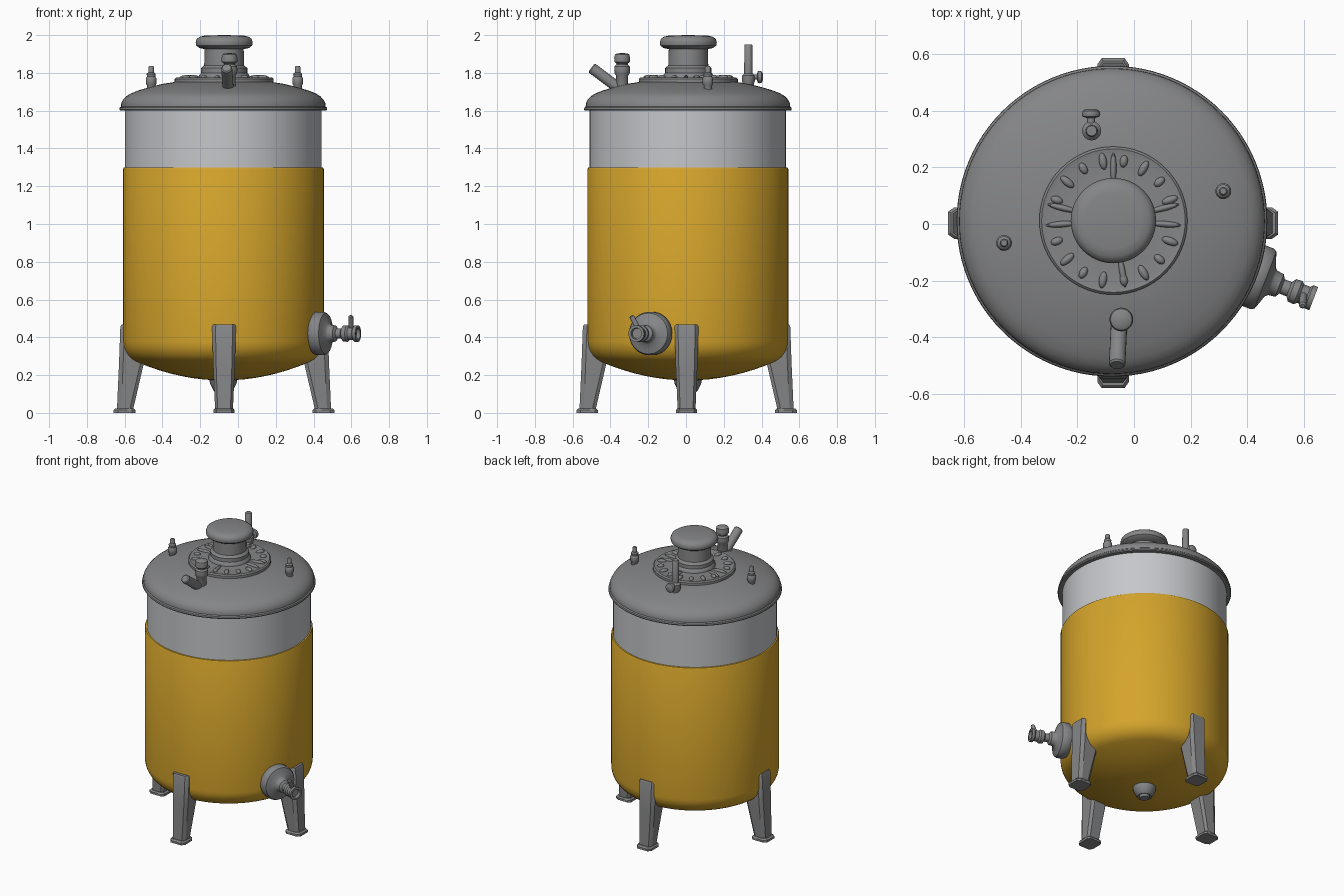
import bpy, bmesh, math
from mathutils import Vector, Matrix

if "Cube" in bpy.data.objects:
    bpy.data.objects.remove(bpy.data.objects["Cube"])

CX, CY = -0.078, 0.01


def material(name, rgb):
    m = bpy.data.materials.new(name)
    m.diffuse_color = (*rgb, 1)
    m.use_nodes = True
    m.node_tree.nodes["Principled BSDF"].inputs["Base Color"].default_value = m.diffuse_color
    return m


STEEL = material("dark steel", (0.235, 0.237, 0.243))
SHELL = material("light steel", (0.56, 0.57, 0.59))
YELLOW = material("amber yellow", (0.66, 0.37, 0.024))


def finish(bm, name, mat, angle=38):
    bmesh.ops.recalc_face_normals(bm, faces=bm.faces)
    me = bpy.data.meshes.new(name)
    bm.to_mesh(me)
    bm.free()
    me.materials.append(mat)
    ob = bpy.data.objects.new(name, me)
    bpy.context.collection.objects.link(ob)
    bpy.ops.object.select_all(action='DESELECT')
    ob.select_set(True)
    bpy.context.view_layer.objects.active = ob
    bpy.ops.object.shade_smooth_by_angle(angle=math.radians(angle))
    return ob


def lathe(name, profile, mat, origin=(CX, CY, 0), axis=(0, 0, 1), seg=32):
    """Revolve (radius, distance along axis) points about an axis."""
    bm = bmesh.new()
    rot = Vector((0, 0, 1)).rotation_difference(Vector(axis).normalized()).to_matrix()
    rings = []
    for r, h in profile:
        n = 1 if r < 1e-6 else seg
        rings.append([bm.verts.new(Vector(origin) + rot @ Vector((
            r * math.cos(2 * math.pi * i / seg), r * math.sin(2 * math.pi * i / seg), h)))
            for i in range(n)])
    for a, b in zip(rings, rings[1:]):
        for i in range(seg):
            j = (i + 1) % seg
            vs = []
            for v in (a[i % len(a)], a[j % len(a)], b[j % len(b)], b[i % len(b)]):
                if v not in vs:
                    vs.append(v)
            if len(vs) > 2:
                bm.faces.new(vs)
    return finish(bm, name, mat)


def rod(name, p, q, r, mat=STEEL, bevel=0.006, seg=20):
    d = Vector(q) - Vector(p)
    L = d.length
    return lathe(name, [(0, 0), (r - bevel, 0), (r, bevel), (r, L - bevel), (r - bevel, L), (0, L)],
                 mat, p, d, seg)


def arc(cr, cz, rad, a0, a1, n):
    return [(cr + rad * math.cos(math.radians(a0 + (a1 - a0) * i / n)),
             cz + rad * math.sin(math.radians(a0 + (a1 - a0) * i / n))) for i in range(n + 1)]


# Yellow jacket with dished bottom
dish = [(0.451 * i / 8, 0.172 + 0.095 * (i / 8) ** 2) for i in range(8)]
lathe("insulated_jacket",
      dish + arc(0.412, 0.38, 0.12, -70, 0, 8) + [(0.532, 1.29), (0.528, 1.298), (0.518, 1.30)],
      YELLOW, seg=96)

# Upper shell band
lathe("upper_shell", [(0.52, 1.295), (0.52, 1.605)], SHELL, seg=96)

# Domed lid with rolled rim
lathe("domed_lid", [(0.518, 1.60), (0.546, 1.60), (0.55, 1.606), (0.548, 1.616), (0.541, 1.622),
                    (0.54, 1.64), (0.53, 1.659), (0.513, 1.677), (0.49, 1.691), (0.45, 1.707),
                    (0.385, 1.726), (0.32, 1.742), (0.25, 1.753), (0.12, 1.764), (0, 1.766)],
      STEEL, seg=96)

# Central flange, neck and cap
FX, FY = -0.073, 0.012
lathe("manway_flange", [(0.262, 1.745), (0.262, 1.768), (0.254, 1.776), (0.235, 1.772),
                        (0.15, 1.776), (0, 1.776)], STEEL, (FX, FY, 0), seg=64)
lathe("manway_neck", [(0.135, 1.77), (0.132, 1.79), (0.122, 1.80), (0.122, 1.825), (0.106, 1.84),
                      (0.103, 1.93)], STEEL, (FX, FY, 0), seg=48)
lathe("manway_cap", [(0.10, 1.925), (0.132, 1.932), (0.148, 1.945), (0.151, 1.962), (0.145, 1.98),
                     (0.128, 1.992), (0.10, 1.998), (0, 2.0)], STEEL, (FX, FY, 0), seg=48)


# Flange bolts: low rounded lumps in a ring
def lump(name, ang, rad, length, width):
    bm = bmesh.new()
    a = math.radians(ang)
    m = (Matrix.Translation((FX + rad * math.cos(a), FY + rad * math.sin(a), 1.775))
         @ Matrix.Rotation(a, 4, 'Z') @ Matrix.Diagonal((length, width, 0.014, 1)))
    bmesh.ops.create_uvsphere(bm, u_segments=14, v_segments=8, radius=1, matrix=m)
    finish(bm, name, STEEL)


for i in range(18):
    if i % 9:
        lump("flange_bolt", i * 20, 0.213, 0.03 if i % 2 else 0.022, 0.014)
for ang in (-4, 14, 166, 184, 90, 280):
    lump("flange_rib", ang, 0.185, 0.055, 0.011)

# Two small nozzles on the lid
for x, y in ((-0.46, -0.067), (0.316, 0.116)):
    lathe("lid_nozzle", [(0.022, 1.70), (0.022, 1.733), (0.028, 1.742), (0.028, 1.772), (0.022, 1.78),
                         (0.024, 1.795), (0.015, 1.803), (0.015, 1.83), (0.011, 1.836), (0, 1.836)],
          STEEL, (x, y, 0), seg=20)

# Vent pipe with side knob at the back
lathe("vent_pipe", [(0.03, 1.70), (0.03, 1.745), (0.034, 1.755), (0.034, 1.785), (0.022, 1.797),
                    (0.021, 1.947), (0.018, 1.951), (0, 1.951)], STEEL, (-0.15, 0.33, 0), seg=24)
lathe("vent_knob", [(0.014, 0), (0.014, 0.04), (0.03, 0.045), (0.033, 0.053), (0.03, 0.065),
                    (0.018, 0.072), (0, 0.072)], STEEL, (-0.152, 0.335, 1.778), (0, 1, 0), 20)

# Double-bulb relief fitting and angled pipe at the front
lathe("relief_fitting", [(0.032, 1.70), (0.032, 1.785), (0.04, 1.797), (0.042, 1.815), (0.04, 1.835),
                         (0.03, 1.845), (0.03, 1.85), (0.041, 1.858), (0.042, 1.88), (0.038, 1.897),
                         (0.028, 1.903), (0, 1.905)], STEEL, (-0.045, -0.338, 0), seg=28)
rod("angled_pipe", (-0.053, -0.36, 1.722), (-0.06, -0.50, 1.827), 0.029)

# Side outlet valve, pointing right and slightly forward
A = math.radians(-21)
lathe("side_valve", [(0.08, 0.50), (0.105, 0.515), (0.115, 0.53), (0.115, 0.57), (0.108, 0.582),
                     (0.085, 0.59), (0.055, 0.60), (0.046, 0.61), (0.043, 0.635), (0.027, 0.645),
                     (0.027, 0.672), (0.042, 0.682), (0.044, 0.705), (0.035, 0.715), (0.035, 0.74),
                     (0.044, 0.747), (0.044, 0.765), (0.03, 0.765), (0.028, 0.745), (0, 0.745)],
      STEEL, (CX, CY, 0.42), (math.cos(A), math.sin(A), 0), 40)
rod("valve_handle", (0.60, -0.25, 0.44), (0.597, -0.29, 0.515), 0.013)

# Bottom drain
lathe("bottom_drain", [(0.075, 0.18), (0.07, 0.155), (0.05, 0.115), (0.044, 0.112), (0.032, 0.118),
                       (0.03, 0.10), (0, 0.10)], STEEL, seg=28)


# Four tapered legs with feet
def loft(name, levels, ang):
    bm = bmesh.new()
    m = Matrix.Translation((-0.074, 0.003, 0)) @ Matrix.Rotation(math.radians(ang), 4, 'Z')
    rings = []
    for z, r0, r1, w in levels:
        pts = [(r0, -w * 0.75), (r0 + 0.018, -w), (r1 - 0.022, -w), (r1, -w * 0.72)]
        pts += [(x, -y) for x, y in reversed(pts)]
        rings.append([bm.verts.new(m @ Vector((x, y, z))) for x, y in pts])
    for a, b in zip(rings, rings[1:]):
        for i in range(8):
            j = (i + 1) % 8
            bm.faces.new((a[i], a[j], b[j], b[i]))
    bm.faces.new(rings[0])
    bm.faces.new(rings[-1])
    finish(bm, name, STEEL, 30)


for side, ang in (("right", 0), ("back", 90), ("left", 180), ("front", 270)):
    loft(side + "_leg", [(0.015, 0.482, 0.567, 0.047), (0.26, 0.425, 0.556, 0.058),
                         (0.455, 0.49, 0.549, 0.063), (0.468, 0.50, 0.543, 0.058)], ang)
    loft(side + "_foot", [(0, 0.468, 0.584, 0.056), (0.014, 0.468, 0.584, 0.056),
                          (0.024, 0.478, 0.574, 0.05)], ang)
